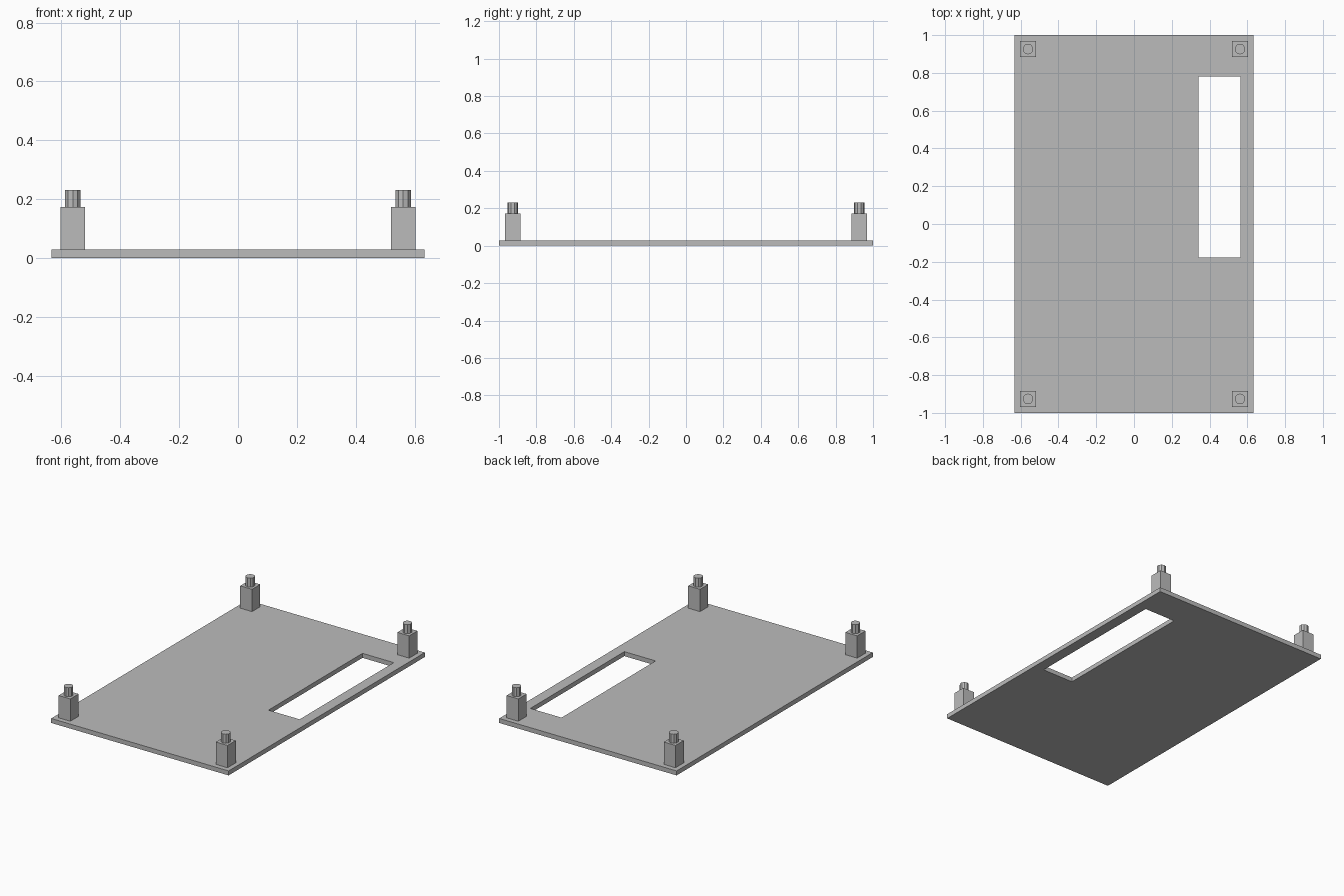
import bpy
import bmesh
from mathutils import Matrix, Vector

default = bpy.data.objects.get("Cube")
if default:
    bpy.data.objects.remove(default, do_unlink=True)

# Single plain grey material
GREY = (0.5, 0.5, 0.5, 1)
grey = bpy.data.materials.new("plain_grey")
grey.use_nodes = True
grey.diffuse_color = GREY
grey.node_tree.nodes["Principled BSDF"].inputs["Base Color"].default_value = GREY


def add_object(name, bm):
    mesh = bpy.data.meshes.new(name)
    bm.to_mesh(mesh)
    bm.free()
    mesh.materials.append(grey)
    obj = bpy.data.objects.new(name, mesh)
    bpy.context.collection.objects.link(obj)
    return obj


def box(name, low, high):
    low, high = Vector(low), Vector(high)
    bm = bmesh.new()
    bmesh.ops.create_cube(bm, size=1, matrix=Matrix.Translation((low + high) / 2)
                          @ Matrix.Diagonal((high - low).to_4d()))
    return add_object(name, bm)


def pin(name, x, y, bottom, top, radius, sides=10):
    bm = bmesh.new()
    bmesh.ops.create_cone(bm, cap_ends=True, segments=sides, radius1=radius, radius2=radius,
                          depth=top - bottom,
                          matrix=Matrix.Translation((x, y, (bottom + top) / 2)))
    return add_object(name, bm)


PLATE_TOP, POST_TOP, PIN_TOP = 0.029, 0.173, 0.231
HALF_POST = 0.042

# Base plate with a rectangular slot cut through it
plate = box("base_plate", (-0.633, -1, 0), (0.633, 1, PLATE_TOP))
cutter = box("slot_cutter", (0.341, -0.177, -0.1), (0.564, 0.782, 0.1))
cutter.hide_render = True
cutter.hide_viewport = True
cutter.display_type = "WIRE"
cut = plate.modifiers.new("slot", "BOOLEAN")
cut.operation = "DIFFERENCE"
cut.solver = "EXACT"
cut.object = cutter

# Corner standoffs: square post with a round locating pin
for side, x in (("left", 0.561), ("right", -0.561)):
    for end, y in (("front", -0.926), ("back", 0.926)):
        box(f"{end}_{side}_post", (x - HALF_POST, y - HALF_POST, PLATE_TOP),
            (x + HALF_POST, y + HALF_POST, POST_TOP))
        pin(f"{end}_{side}_pin", x, y, POST_TOP, PIN_TOP, 0.028)
